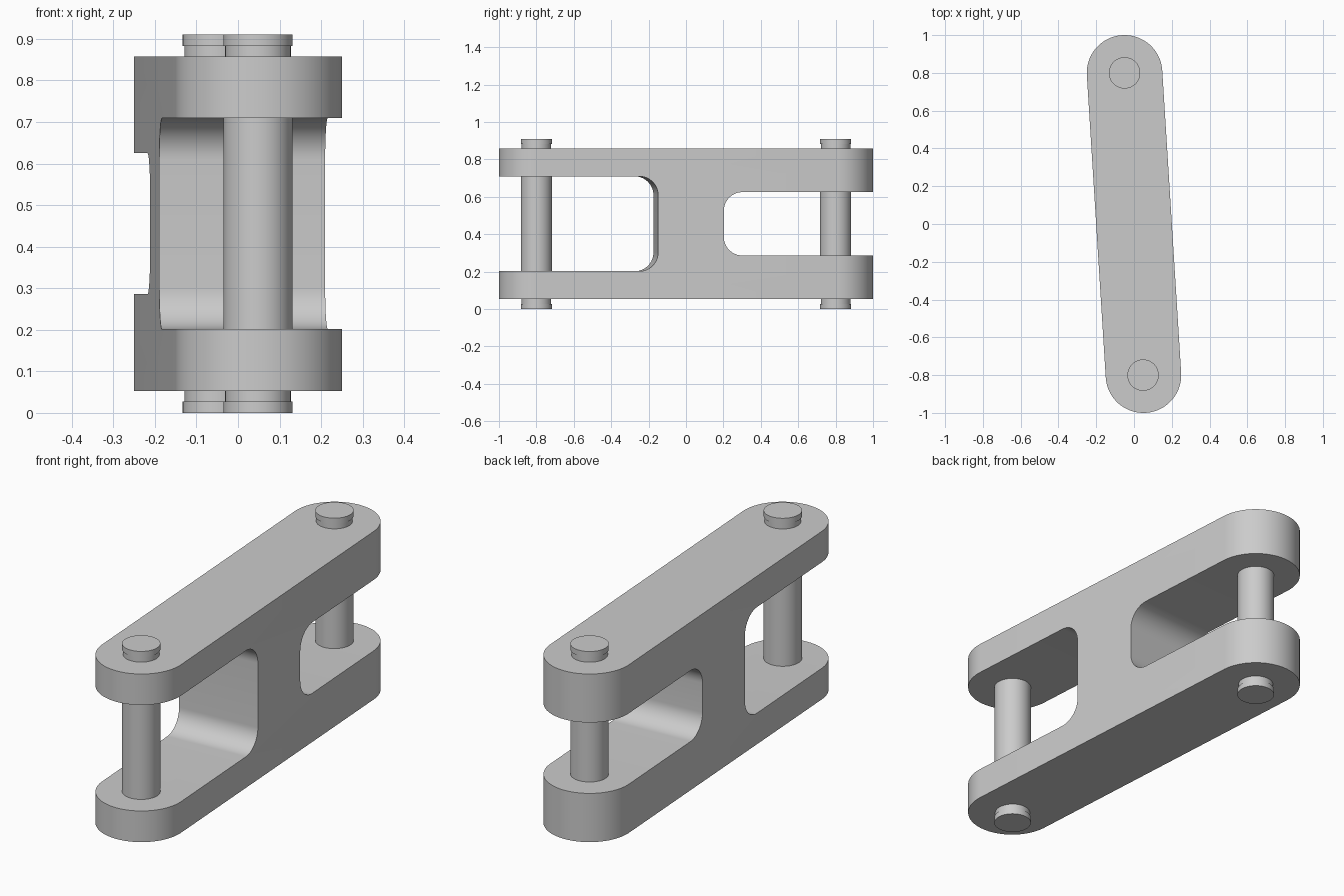
import bpy, bmesh
from math import sin, cos, pi, atan2, hypot
from mathutils import Matrix, Vector

if "Cube" in bpy.data.objects:
    bpy.data.objects.remove(bpy.data.objects["Cube"])

TILT = Matrix.Rotation(atan2(0.05, 0.8), 4, 'Z')
HALF = hypot(0.05, 0.8)          # half distance between the pins
Z0, Z1 = 0.053, 0.857            # bottom and top of the link body


def arc(cx, cy, r, a0, a1, n):
    return [(cx + r * cos(a0 + (a1 - a0) * i / n), cy + r * sin(a0 + (a1 - a0) * i / n))
            for i in range(n + 1)]


def prism(name, points, direction):
    """Extrude a closed 3D outline and tilt it to the link axis."""
    bm = bmesh.new()
    face = bm.faces.new([bm.verts.new(p) for p in points])
    out = bmesh.ops.extrude_face_region(bm, geom=[face])
    verts = [v for v in out['geom'] if isinstance(v, bmesh.types.BMVert)]
    bmesh.ops.translate(bm, verts=verts, vec=Vector(direction))
    bmesh.ops.recalc_face_normals(bm, faces=bm.faces)
    bm.transform(TILT)
    return to_object(name, bm)


def to_object(name, bm):
    mesh = bpy.data.meshes.new(name)
    bm.to_mesh(mesh)
    bm.free()
    obj = bpy.data.objects.new(name, mesh)
    bpy.context.collection.objects.link(obj)
    return obj


def smooth(obj):
    bpy.ops.object.select_all(action='DESELECT')
    obj.select_set(True)
    bpy.context.view_layer.objects.active = obj
    bpy.ops.object.shade_smooth_by_angle(angle=pi / 6)


def slot_cutter(name, side, y_in, z_lo, z_hi, r=0.1):
    """Open-ended slot with two rounded inner corners, running across the link."""
    low = arc(y_in + r, z_lo + r, r, pi, 1.5 * pi, 16)
    high = arc(y_in + r, z_hi - r, r, pi / 2, pi, 16)
    outline = low + [(1.3, z_lo), (1.3, z_hi)] + high
    return prism(name, [(-0.4, side * y, z) for y, z in outline], (0.8, 0, 0))


# Link body: rounded-end bar with a fork slot at each end
ends = arc(0, HALF, 0.2, 0, pi, 48) + arc(0, -HALF, 0.2, pi, 2 * pi, 48)
body = prism("link_body", [(x, y, Z0) for x, y in ends], (0, 0, Z1 - Z0))
bpy.context.view_layer.objects.active = body
for args in (("front_slot", -1, 0.162, 0.202, 0.709),
             ("back_slot", 1, 0.19, 0.286, 0.625)):
    cutter = slot_cutter(*args)
    mod = body.modifiers.new(args[0], 'BOOLEAN')
    mod.operation, mod.solver, mod.object = 'DIFFERENCE', 'EXACT', cutter
    bpy.ops.object.modifier_apply(modifier=mod.name)
    bpy.data.objects.remove(cutter)
smooth(body)


# Pins: turned shafts with a shallow retaining groove near each end
def pin(name, x, y):
    r, neck = 0.083, 0.079
    profile = [(0, 0), (r, 0), (r, 0.027), (neck, 0.027), (neck, Z0 + 0.01), (r, Z0 + 0.01)]
    profile += [(px, 0.91 - pz) for px, pz in reversed(profile)]
    bm = bmesh.new()
    verts = [bm.verts.new((px, 0, pz)) for px, pz in profile]
    edges = [bm.edges.new(pair) for pair in zip(verts, verts[1:])]
    bmesh.ops.spin(bm, geom=verts + edges, cent=(0, 0, 0), axis=(0, 0, 1),
                   angle=2 * pi, steps=64, use_merge=True)
    bmesh.ops.remove_doubles(bm, verts=bm.verts, dist=1e-5)
    bmesh.ops.recalc_face_normals(bm, faces=bm.faces)
    obj = to_object(name, bm)
    obj.location = (x, y, 0)
    smooth(obj)


pin("front_pin", 0.048, -0.8)
pin("back_pin", -0.05, 0.8)
